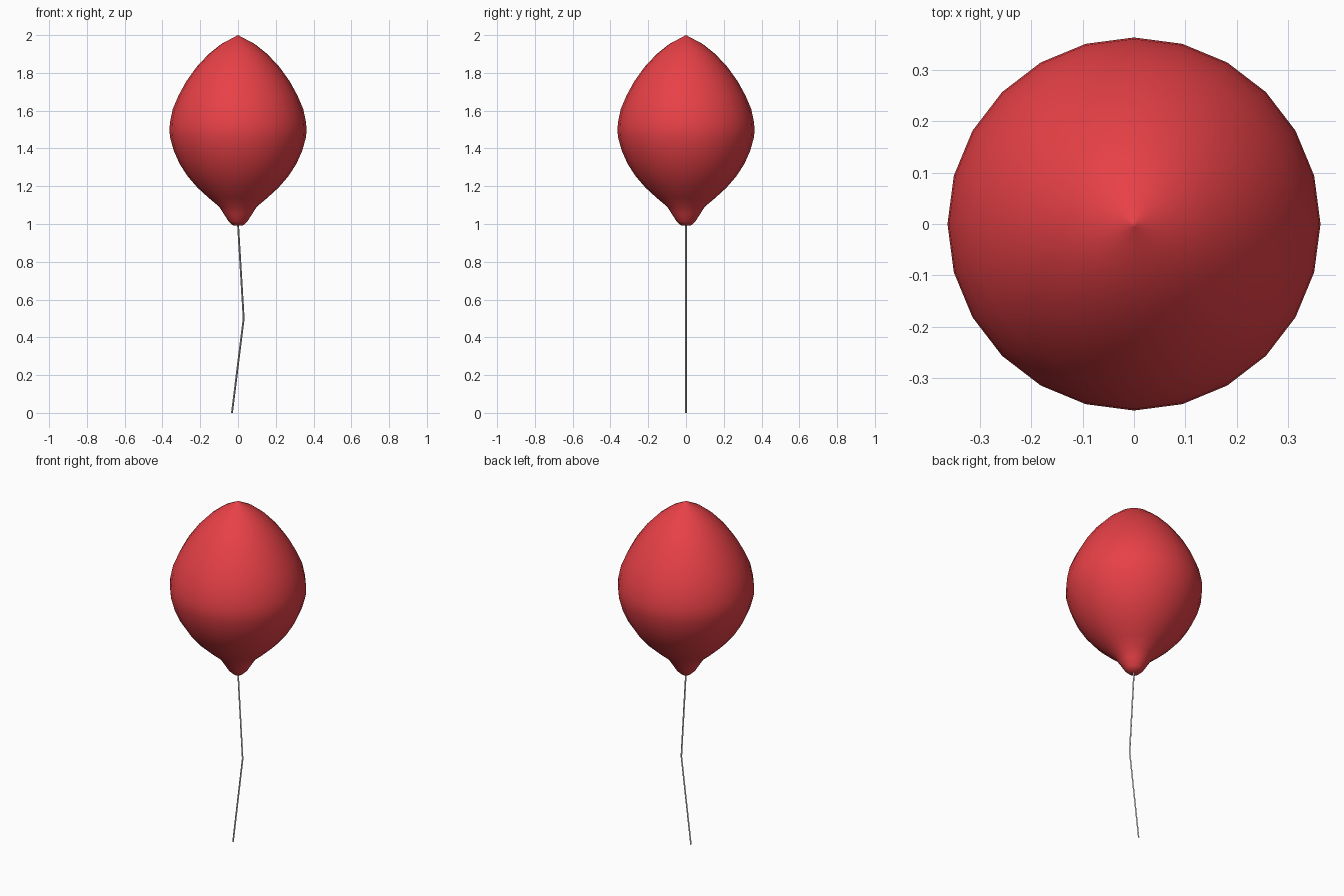
import bpy, bmesh, math

cube = bpy.data.objects.get("Cube")
if cube:
    bpy.data.objects.remove(cube, do_unlink=True)


def make_material(name, color):
    mat = bpy.data.materials.new(name)
    mat.use_nodes = True
    mat.diffuse_color = color
    mat.node_tree.nodes["Principled BSDF"].inputs["Base Color"].default_value = color
    return mat


def add_object(name, bm, mat):
    bmesh.ops.recalc_face_normals(bm, faces=bm.faces)
    mesh = bpy.data.meshes.new(name)
    bm.to_mesh(mesh)
    bm.free()
    mesh.materials.append(mat)
    obj = bpy.data.objects.new(name, mesh)
    bpy.context.collection.objects.link(obj)
    return obj


red = make_material("balloon red", (0.8, 0.052, 0.062, 1))
grey = make_material("string light grey", (0.62, 0.62, 0.62, 1))

# Balloon: a profile of (radius, height) spun around z, from knot to tip
profile = [(0, 0.996), (0.025, 0.991), (0.05, 1.014), (0.074, 1.052),
           (0.1, 1.092), (0.155, 1.138), (0.215, 1.193),
           (0.267, 1.253), (0.31, 1.32), (0.341, 1.39), (0.36, 1.46),
           (0.363, 1.5), (0.36, 1.54), (0.345, 1.61), (0.315, 1.68),
           (0.274, 1.755), (0.218, 1.833), (0.155, 1.9), (0.09, 1.952),
           (0.045, 1.976), (0.006, 1.997), (0, 2)]
bm = bmesh.new()
verts = [bm.verts.new((r, 0, z)) for r, z in profile]
edges = [bm.edges.new(pair) for pair in zip(verts, verts[1:])]
bmesh.ops.spin(bm, geom=verts + edges, cent=(0, 0, 0), axis=(0, 0, 1),
               angle=math.tau, steps=24, use_merge=True)
bmesh.ops.remove_doubles(bm, verts=bm.verts, dist=0.0005)
balloon = add_object("balloon", bm, red)

# String: thin diamond-section tube through three points, bent in the middle
path = [(-0.032, 0), (0.03, 0.5), (0, 1)]
radius = 0.005
bm = bmesh.new()
rings = [[bm.verts.new((x + dx * radius, dy * radius, z))
          for dx, dy in ((-1, 0), (0, -1), (1, 0), (0, 1))] for x, z in path]
for low, high in zip(rings, rings[1:]):
    for i in range(4):
        j = (i + 1) % 4
        bm.faces.new((low[i], low[j], high[j], high[i]))
bm.faces.new(rings[0])
bm.faces.new(rings[-1])
add_object("string", bm, grey)

# Smooth shading on the balloon
bpy.ops.object.select_all(action='DESELECT')
balloon.select_set(True)
bpy.context.view_layer.objects.active = balloon
bpy.ops.object.shade_smooth_by_angle(angle=math.radians(60))
